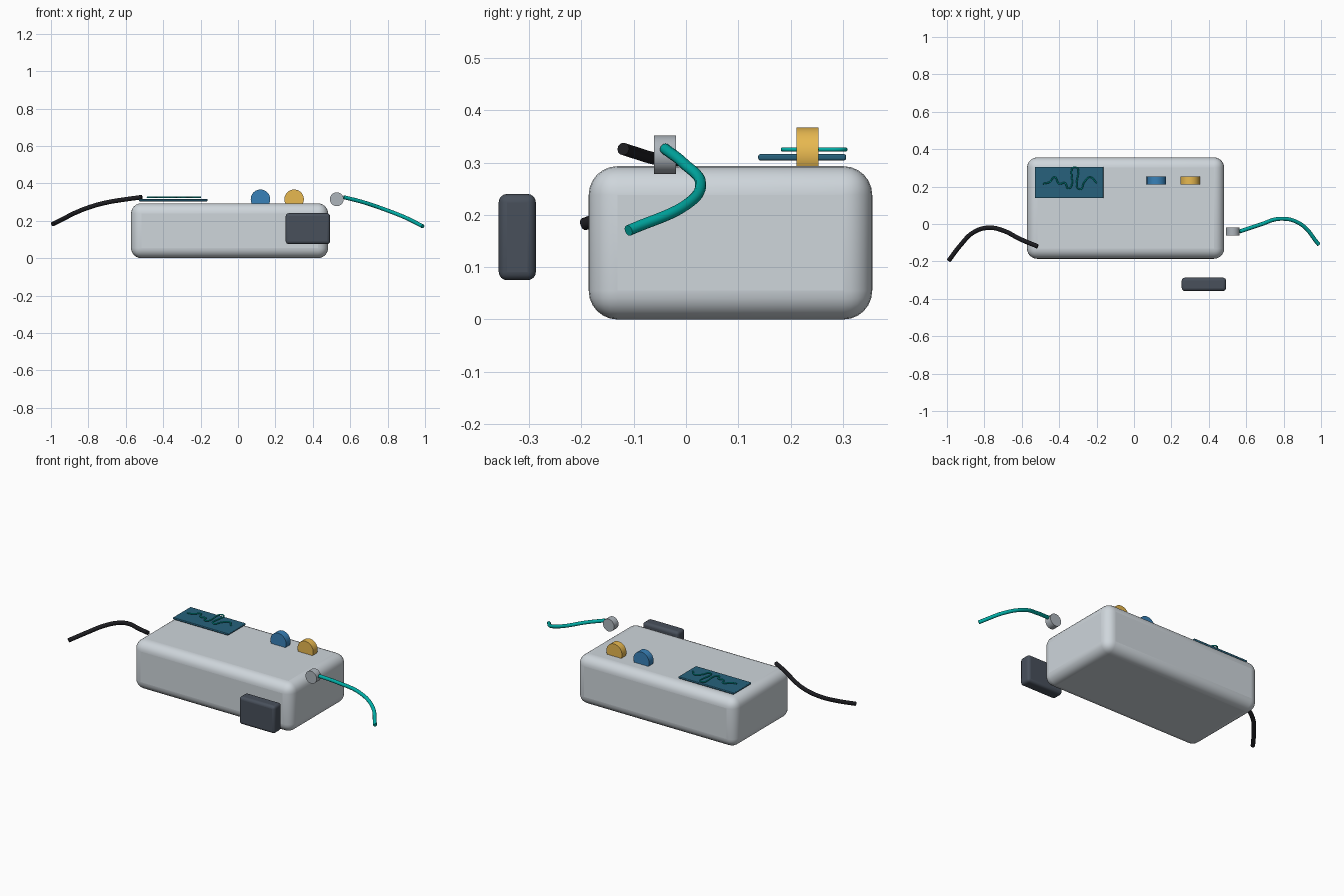
import bpy, math

if "Cube" in bpy.data.objects:
    bpy.data.objects.remove(bpy.data.objects["Cube"])


def mat(name, r, g, b):
    m = bpy.data.materials.new(name)
    m.diffuse_color = (r, g, b, 1)
    m.use_nodes = True
    m.node_tree.nodes["Principled BSDF"].inputs["Base Color"].default_value = m.diffuse_color
    return m


SHELL = mat("pale_shell", 0.62, 0.67, 0.71)
DARK = mat("dark_slate", 0.065, 0.08, 0.105)
BLUE = mat("blue", 0.04, 0.22, 0.48)
YELLOW = mat("yellow", 0.80, 0.48, 0.08)
SCREEN = mat("screen_blue", 0.02, 0.12, 0.20)
TEAL = mat("teal", 0.0, 0.42, 0.38)
BLACK = mat("black", 0.012, 0.012, 0.015)
METAL = mat("metal", 0.42, 0.46, 0.50)


def box(name, lo, hi, bevel, segs, m):
    bpy.ops.mesh.primitive_cube_add(size=1, location=[(a + b) / 2 for a, b in zip(lo, hi)])
    o = bpy.context.object
    o.name = name
    o.scale = [b - a for a, b in zip(lo, hi)]
    bpy.ops.object.transform_apply(location=False, rotation=False, scale=True)
    mod = o.modifiers.new("round", 'BEVEL')
    mod.width, mod.segments = bevel, segs
    o.data.materials.append(m)
    bpy.ops.object.shade_smooth_by_angle(angle=math.radians(40))
    return o


def disc(name, loc, radius, depth, m):
    # cylinder lying along y
    bpy.ops.mesh.primitive_cylinder_add(vertices=40, radius=radius, depth=depth,
                                        location=loc, rotation=(math.pi / 2, 0, 0))
    o = bpy.context.object
    o.name = name
    o.data.materials.append(m)
    bpy.ops.object.shade_smooth_by_angle(angle=math.radians(40))
    return o


def tube(name, pts, radius, m):
    c = bpy.data.curves.new(name, 'CURVE')
    c.dimensions = '3D'
    c.bevel_depth, c.bevel_resolution, c.resolution_u = radius, 4, 10
    c.use_fill_caps = True
    s = c.splines.new('BEZIER')
    s.bezier_points.add(len(pts) - 1)
    for bp, p in zip(s.bezier_points, pts):
        bp.co = p
        bp.handle_left_type = bp.handle_right_type = 'AUTO'
    o = bpy.data.objects.new(name, c)
    bpy.context.collection.objects.link(o)
    c.materials.append(m)
    return o


# Main housing and separate pedal block
box("housing", (-0.572, -0.186, 0), (0.482, 0.356, 0.293), 0.055, 6, SHELL)
box("front_block", (0.255, -0.358, 0.075), (0.492, -0.287, 0.24), 0.016, 4, DARK)

# Display panel with a plain signal trace
box("display_panel", (-0.53, 0.138, 0.304), (-0.163, 0.306, 0.316), 0.004, 3, SCREEN)
wave = [(-0.487, 0.215), (-0.45, 0.225), (-0.425, 0.25), (-0.40, 0.215), (-0.37, 0.22),
        (-0.35, 0.19), (-0.315, 0.305), (-0.29, 0.185), (-0.265, 0.225), (-0.235, 0.25), (-0.20, 0.22)]
tube("signal_trace", [(x, y, 0.325) for x, y in wave], 0.004, TEAL)

# Dials half sunk in the top face
for name, x, m in (("blue_dial", 0.12, BLUE), ("yellow_dial", 0.30, YELLOW)):
    disc(name, (x, 0.232, 0.315), 0.052, 0.042, m)

# Connector and its cable
disc("connector", (0.528, -0.04, 0.315), 0.037, 0.042, METAL)
tube("teal_cable", [(0.565, -0.04, 0.326), (0.67, -0.005, 0.299), (0.785, 0.028, 0.26),
                    (0.89, 0.0, 0.219), (0.988, -0.11, 0.17)], 0.0105, TEAL)

# Power cable
tube("black_cable", [(-0.515, -0.12, 0.326), (-0.61, -0.08, 0.313), (-0.70, -0.035, 0.298),
                     (-0.78, -0.02, 0.277), (-0.86, -0.046, 0.247), (-0.925, -0.11, 0.215),
                     (-0.99, -0.195, 0.182)], 0.012, BLACK)
